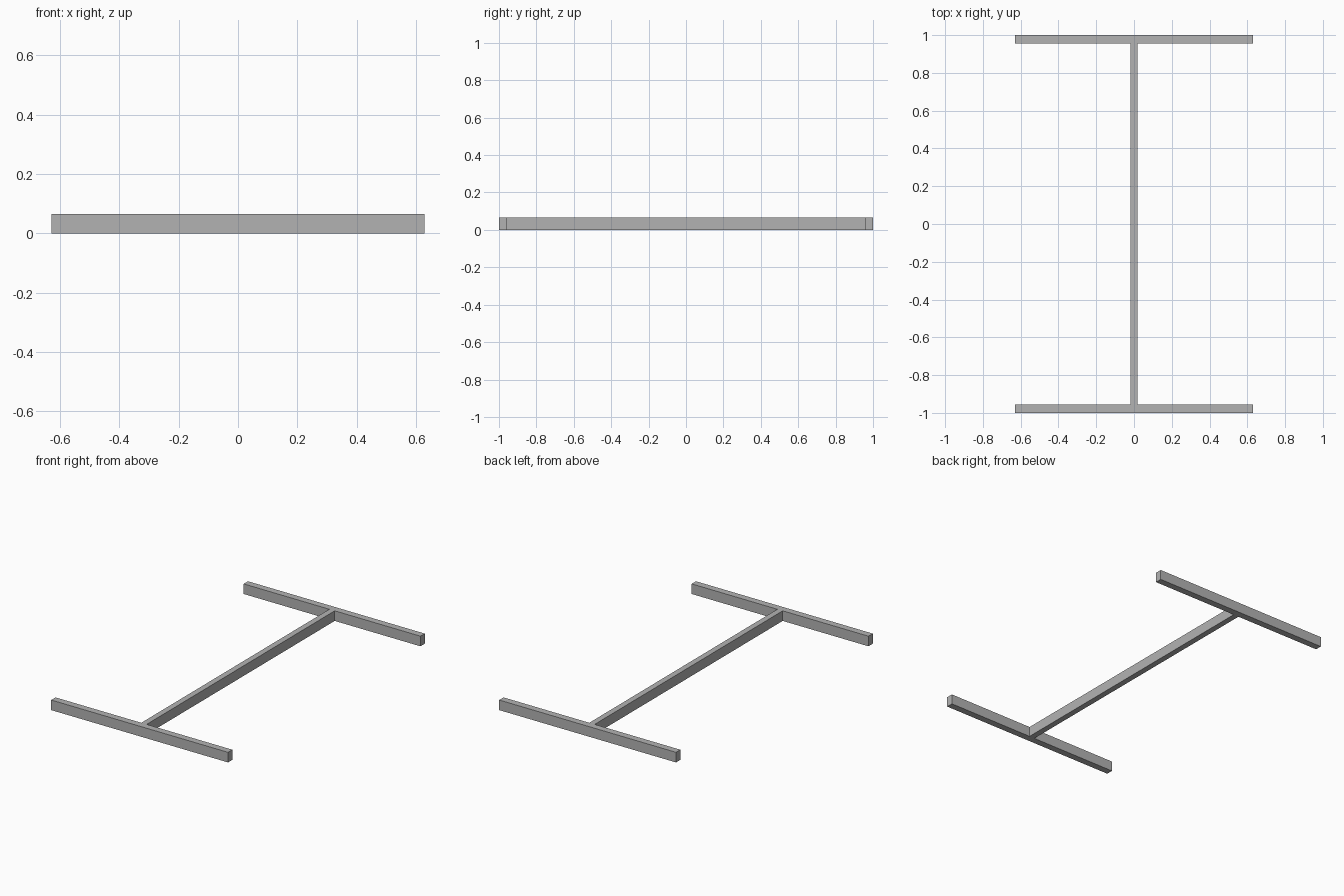
import bpy
import bmesh

cube = bpy.data.objects.get("Cube")
if cube:
    bpy.data.objects.remove(cube, do_unlink=True)

HALF_WIDTH, HALF_DEPTH, HEIGHT = 0.629, 1.0, 0.065
FLANGE, HALF_WEB = 0.044, 0.019

# Grey metal
steel = bpy.data.materials.new("steel_grey")
grey = (0.45, 0.45, 0.45, 1.0)
steel.diffuse_color = grey
steel.use_nodes = True
steel.node_tree.nodes["Principled BSDF"].inputs["Base Color"].default_value = grey

# I-shaped outline: one quarter, mirrored around the centre
inner = HALF_DEPTH - FLANGE
quarter = [(HALF_WEB, inner), (HALF_WIDTH, inner), (HALF_WIDTH, HALF_DEPTH)]
right = [(x, -y) for x, y in reversed(quarter)] + quarter
outline = right + [(-x, y) for x, y in reversed(right)]

# Extrude the outline upward into the beam
bm = bmesh.new()
base = bm.faces.new([bm.verts.new((x, y, 0)) for x, y in outline])
extruded = bmesh.ops.extrude_face_region(bm, geom=[base], use_keep_orig=True)
top = [v for v in extruded["geom"] if isinstance(v, bmesh.types.BMVert)]
bmesh.ops.translate(bm, verts=top, vec=(0, 0, HEIGHT))
bmesh.ops.recalc_face_normals(bm, faces=bm.faces)

mesh = bpy.data.meshes.new("i_beam")
bm.to_mesh(mesh)
bm.free()
mesh.materials.append(steel)
beam = bpy.data.objects.new("i_beam", mesh)
bpy.context.collection.objects.link(beam)
